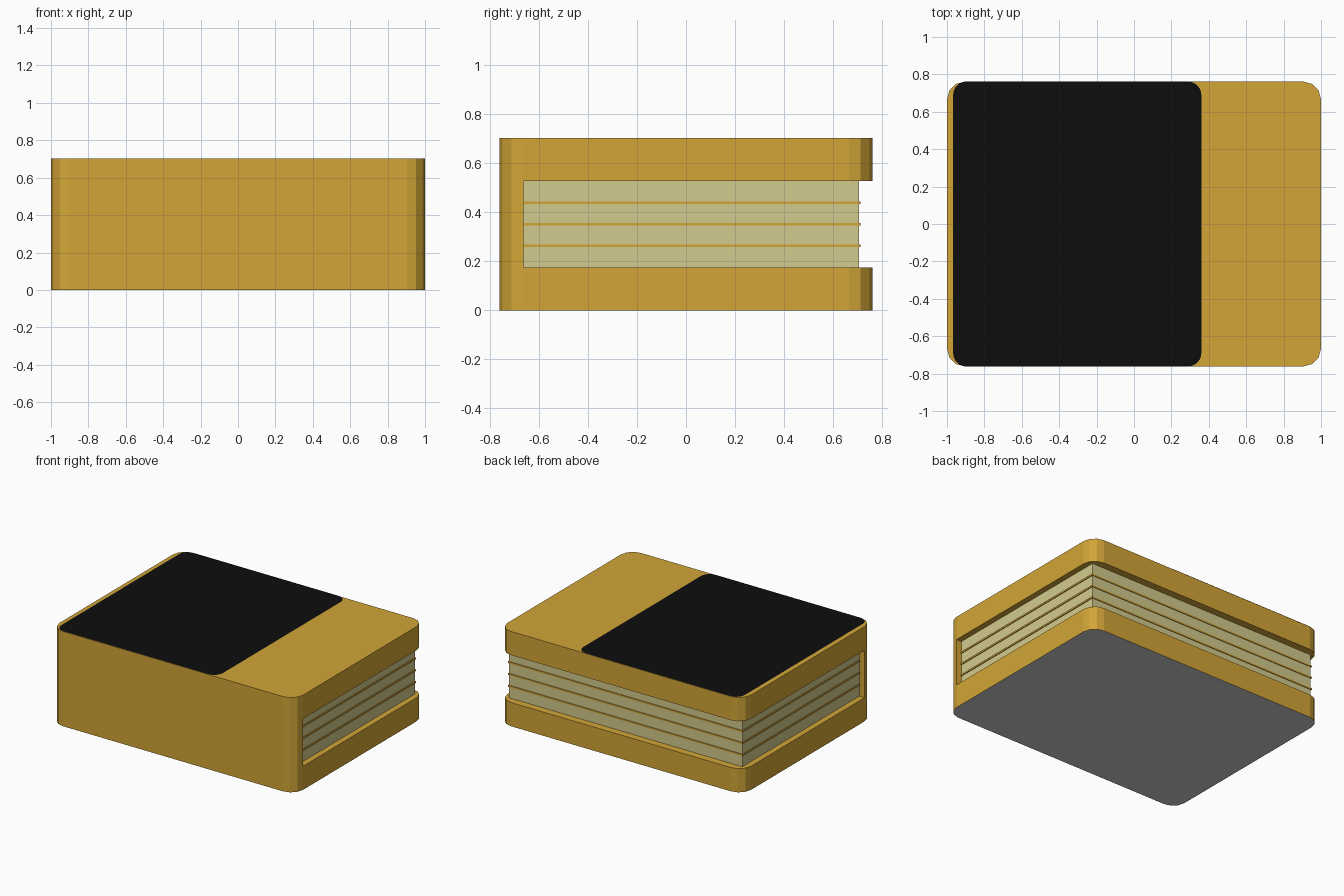
import bpy, bmesh, math

if "Cube" in bpy.data.objects:
    bpy.data.objects.remove(bpy.data.objects["Cube"])

W, D, H = 1.0, 0.762, 0.703            # half width, half depth, height
Z1, Z2 = H * 0.25, H * 0.75            # bottom and top of the recessed band
WALL = -0.664                          # inner face of the front wall


def material(name, rgb):
    m = bpy.data.materials.new(name)
    m.diffuse_color = (*rgb, 1)
    m.use_nodes = True
    m.node_tree.nodes["Principled BSDF"].inputs["Base Color"].default_value = m.diffuse_color
    return m


gold = material("gold", (0.644, 0.376, 0.038))
cream = material("pale cream", (0.651, 0.591, 0.266))
black = material("black", (0.0043, 0.0043, 0.0043))
grey = material("underside grey", (0.6, 0.6, 0.6))


def finish(name, bm, *mats):
    me = bpy.data.meshes.new(name)
    bm.to_mesh(me)
    bm.free()
    for m in mats:
        me.materials.append(m)
    ob = bpy.data.objects.new(name, me)
    bpy.context.collection.objects.link(ob)
    return ob


def box(name, lo, hi, mat):
    bm = bmesh.new()
    bmesh.ops.create_cube(bm, size=1)
    for v in bm.verts:
        v.co = [(a + b) / 2 + c * (b - a) for a, b, c in zip(lo, hi, v.co)]
    return finish(name, bm, mat)


# shell: C-shaped side profile extruded across x, vertical corners rounded
profile = [(-D, 0), (D, 0), (D, Z1), (WALL, Z1), (WALL, Z2), (D, Z2), (D, H), (-D, H)]
bm = bmesh.new()
face = bm.faces.new([bm.verts.new((-W, y, z)) for y, z in profile])
ext = bmesh.ops.extrude_face_region(bm, geom=[face])
moved = [g for g in ext["geom"] if isinstance(g, bmesh.types.BMVert)]
bmesh.ops.translate(bm, verts=moved, vec=(2 * W, 0, 0))
bmesh.ops.recalc_face_normals(bm, faces=bm.faces[:])
corners = [e for e in bm.edges
           if all(abs(abs(v.co.y) - D) < 1e-4 for v in e.verts)
           and abs(e.verts[0].co.x - e.verts[1].co.x) < 1e-4
           and abs(e.verts[0].co.y - e.verts[1].co.y) < 1e-4]
bmesh.ops.bevel(bm, geom=corners, offset=0.097, segments=3, profile=0.5, affect='EDGES')
bm.normal_update()
for f in bm.faces:
    if f.normal.z < -0.9 and f.calc_center_median().z < 0.01:
        f.material_index = 1
finish("shell", bm, gold, grey)

# recessed block between the two slabs, with three thin bands
box("inner_block", (-0.957, WALL - 0.015, Z1 - 0.01), (0.957, 0.707, Z2 + 0.01), cream)
for i in (1, 2, 3):
    z = Z1 + (Z2 - Z1) * i / 4
    box(f"band_{i}", (-0.963, WALL - 0.01, z - 0.006), (0.963, 0.712, z + 0.006), gold)

# black rounded panel on the top
x0, x1, r = -0.967, 0.36, 0.07
cx, hx, hy = (x0 + x1) / 2, (x1 - x0) / 2 - r, D - 0.001 - r
bm = bmesh.new()
pts = []
for k, (sx, sy) in enumerate([(1, 1), (-1, 1), (-1, -1), (1, -1)]):
    for j in range(7):
        a = math.radians(90 * k + 15 * j)
        pts.append((cx + sx * hx + r * math.cos(a), sy * hy + r * math.sin(a), H + 0.002))
bm.faces.new([bm.verts.new(p) for p in pts])
finish("top_panel", bm, black)
